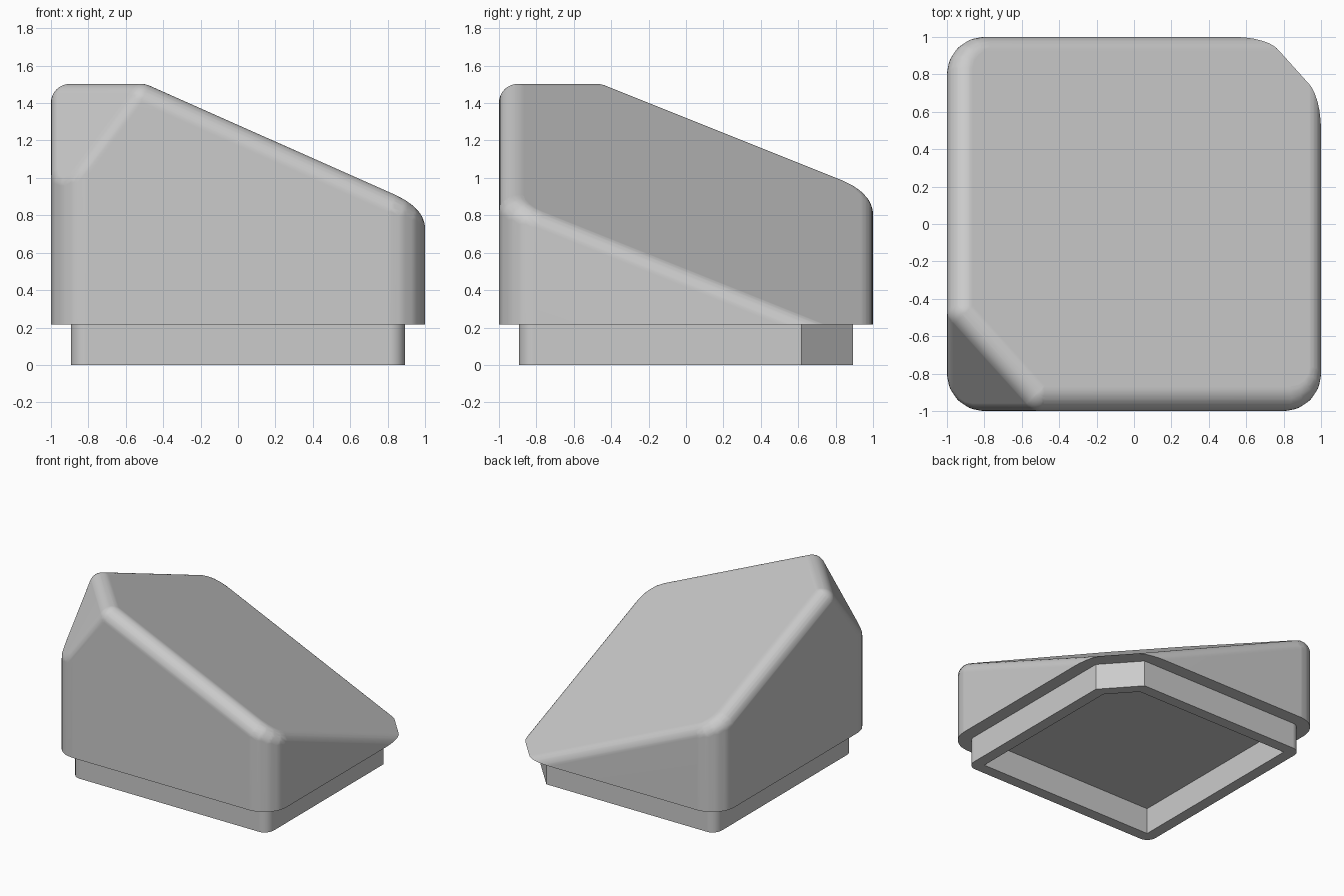
import bpy, bmesh
from math import cos, sin, pi
from mathutils import Vector

if "Cube" in bpy.data.objects:
    bpy.data.objects.remove(bpy.data.objects["Cube"], do_unlink=True)

FILLET = 0.1
SEAM = 0.215  # height where the housing meets the plinth

# Slanted roof and front corner facet: outward normal and a point on the plane
ROOF = (Vector((0.444, 0.40, 1)).normalized(), Vector((0, 0, 0.93)))
FACET = (Vector((-1.35, -1.216, 1)).normalized(), Vector((0, 0, 3.4)))

grey = bpy.data.materials.new("light grey")
grey.use_nodes = True
colour = (0.6, 0.6, 0.6, 1)
grey.diffuse_color = colour
grey.node_tree.nodes["Principled BSDF"].inputs["Base Color"].default_value = colour


def rounded_square(bm, half, radius, steps, z):
    """Flat face with rounded corners (sharp when radius is 0)."""
    pts = []
    for k in range(4):
        mid = (k + 0.5) * pi / 2
        cx = (half - radius) * (1 if cos(mid) > 0 else -1)
        cy = (half - radius) * (1 if sin(mid) > 0 else -1)
        for i in range(steps + 1 if radius else 1):
            a = (k + i / steps) * pi / 2
            pts.append((cx + radius * cos(a), cy + radius * sin(a), z))
    return bm.faces.new([bm.verts.new(p) for p in pts])


def cut(bm, point, normal):
    geom = bm.verts[:] + bm.edges[:] + bm.faces[:]
    bmesh.ops.bisect_plane(bm, geom=geom, dist=1e-5, plane_co=point,
                           plane_no=normal, clear_outer=True)
    bmesh.ops.holes_fill(bm, edges=[e for e in bm.edges if e.is_boundary], sides=0)


def raise_up(bm, faces, height):
    res = bmesh.ops.extrude_face_region(bm, geom=faces)
    verts = [g for g in res["geom"] if isinstance(g, bmesh.types.BMVert)]
    bmesh.ops.translate(bm, verts=verts, vec=(0, 0, height))


def finish(bm, name):
    bmesh.ops.recalc_face_normals(bm, faces=bm.faces[:])
    mesh = bpy.data.meshes.new(name)
    bm.to_mesh(mesh)
    bm.free()
    mesh.materials.append(grey)
    obj = bpy.data.objects.new(name, mesh)
    bpy.context.scene.collection.objects.link(obj)
    bpy.ops.object.select_all(action="DESELECT")
    obj.select_set(True)
    bpy.context.view_layer.objects.active = obj
    bpy.ops.object.shade_smooth_by_angle(angle=pi / 6)
    obj.modifiers.new("clean_shading", "WEIGHTED_NORMAL").keep_sharp = True
    return obj


# Housing core: the solid shrunk by the fillet radius
core = bmesh.new()
raise_up(core, [rounded_square(core, 1 - FILLET, 0.1, 4, -1)], 3)
for normal, point in (ROOF, FACET):
    cut(core, point - normal * FILLET, normal)
corners = [v.co.copy() for v in core.verts]
core.free()

# Housing: a ball on every core corner, wrapped in a hull, gives even fillets
ball = bmesh.new()
bmesh.ops.create_uvsphere(ball, u_segments=32, v_segments=16, radius=FILLET)
offsets = [v.co.copy() for v in ball.verts if v.co.z > -0.001]
offsets += [normal * FILLET for normal, point in (ROOF, FACET)]
ball.free()

bm = bmesh.new()
for c in corners:
    for o in offsets:
        bm.verts.new(c + o)
bmesh.ops.remove_doubles(bm, verts=bm.verts[:], dist=1e-4)
bmesh.ops.convex_hull(bm, input=bm.verts[:])
loose = [v for v in bm.verts if not v.link_faces]
bmesh.ops.delete(bm, geom=loose, context="VERTS")
bmesh.ops.dissolve_limit(bm, angle_limit=0.008, verts=bm.verts[:], edges=bm.edges[:])
cut(bm, Vector((0, 0, SEAM)), Vector((0, 0, -1)))
finish(bm, "housing")

# Plinth: hollow ring with one clipped corner under the low end of the roof
clip = Vector((0.444, 0.40, 0)).normalized()
bm = bmesh.new()
loops = ((0.893, 0.08, 1.076), (0.8, 0, 0.992))
for half, radius, reach in loops:
    part = bmesh.new()
    rounded_square(part, half, radius, 6, 0)
    geom = part.verts[:] + part.edges[:] + part.faces[:]
    bmesh.ops.bisect_plane(part, geom=geom, dist=1e-5, plane_co=clip * reach,
                           plane_no=clip, clear_outer=True)
    outline = [v.co.copy() for v in part.faces[:][0].verts]
    part.free()
    ring = [bm.verts.new(p) for p in outline]
    for a, b in zip(ring, ring[1:] + ring[:1]):
        bm.edges.new((a, b))
bmesh.ops.triangle_fill(bm, edges=bm.edges[:], use_beauty=True, normal=(0, 0, 1))
raise_up(bm, bm.faces[:], SEAM)
finish(bm, "plinth")
